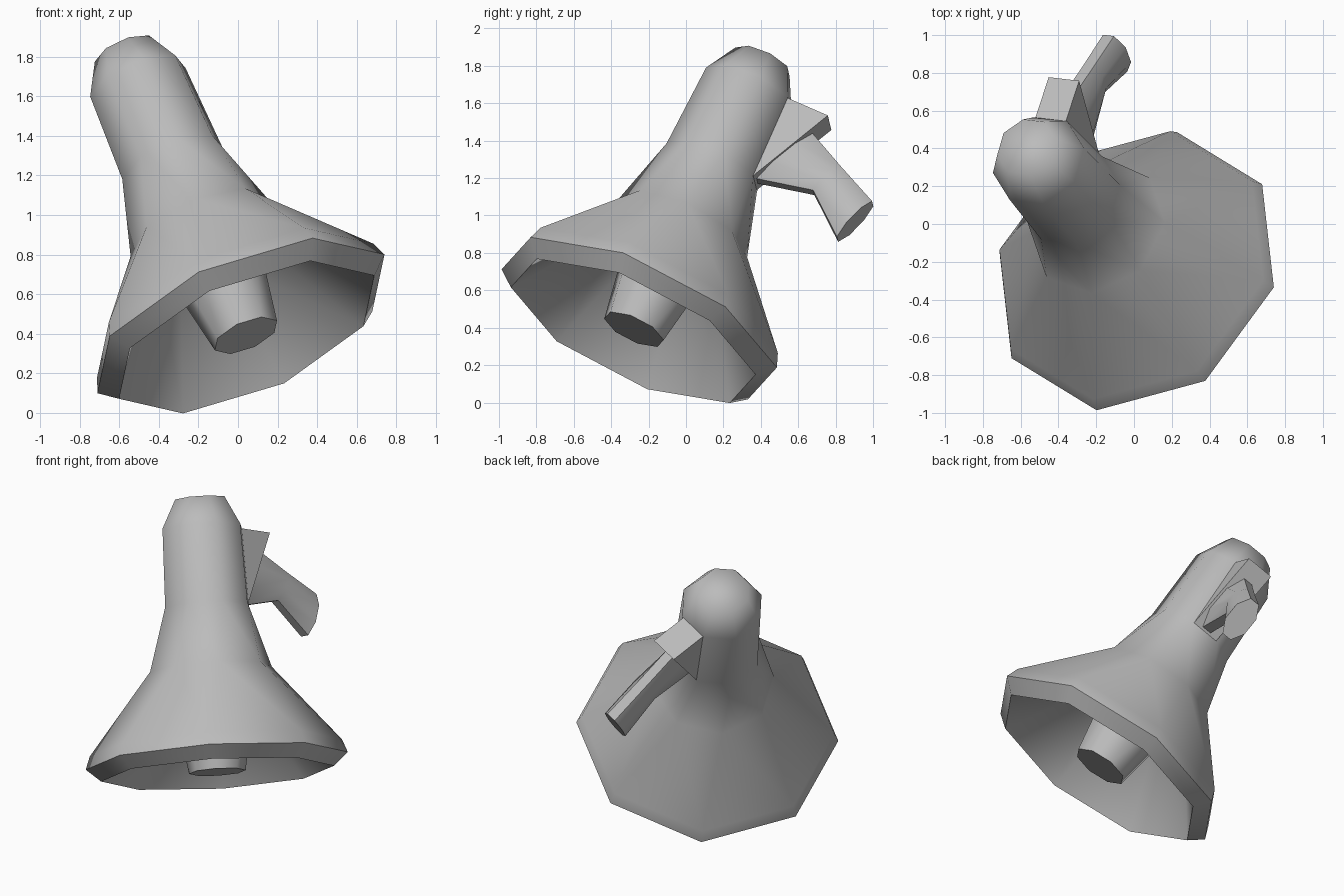
import bpy, bmesh, math
from mathutils import Vector

cube = bpy.data.objects.get("Cube")
if cube:
    bpy.data.objects.remove(cube, do_unlink=True)

grey = bpy.data.materials.new("plain_grey")
grey.use_nodes = True
grey.diffuse_color = (0.5, 0.5, 0.5, 1)
grey.node_tree.nodes["Principled BSDF"].inputs["Base Color"].default_value = (0.5, 0.5, 0.5, 1)

# Tilted frame: W runs up the barrel, V points to the handle, U is sideways
ORIGIN = Vector((0.015, -0.25, 0.45))
W = Vector((-0.359, 0.404, 0.841)).normalized()
U = Vector((0.895, -0.105, 0.432))
U = (U - W * U.dot(W)).normalized()
V = W.cross(U)


def place(u, v, w):
    return ORIGIN + U * u + V * v + W * w


def loft(name, rings, angle, caps=(True, True)):
    """Skin a list of equal-sized point rings into one object."""
    bm = bmesh.new()
    rows = [[bm.verts.new(place(*p)) for p in ring] for ring in rings]
    n = len(rows[0])
    for a, b in zip(rows, rows[1:]):
        for i in range(n):
            j = (i + 1) % n
            bm.faces.new((a[i], a[j], b[j], b[i]))
    if caps[0]:
        bm.faces.new(rows[0][::-1])
    if caps[1]:
        bm.faces.new(rows[-1])
    bmesh.ops.recalc_face_normals(bm, faces=bm.faces)
    mesh = bpy.data.meshes.new(name)
    bm.to_mesh(mesh)
    bm.free()
    mesh.materials.append(grey)
    obj = bpy.data.objects.new(name, mesh)
    bpy.context.collection.objects.link(obj)
    bpy.ops.object.select_all(action='DESELECT')
    obj.select_set(True)
    bpy.context.view_layer.objects.active = obj
    bpy.ops.object.shade_smooth_by_angle(angle=math.radians(angle))
    return obj


def octagon(w, r, twist=0):
    angles = [math.radians(45 * i + twist) for i in range(8)]
    return [(r * math.cos(a), r * math.sin(a), w) for a in angles]


# Horn and barrel: cap, barrel, flare, rolled rim, then the hollow inside
body = [(1.63, 0.165, 22.5), (1.45, 0.26, 22.5), (0.96, 0.275, 22.5),
        (0.57, 0.38, 11), (0.08, 0.78, 0), (0, 0.81, 0),
        (-0.08, 0.72, 0), (0.5, 0.28, 0)]
loft("horn_body", [octagon(*ring) for ring in body], 65)

# Tapered speaker plug inside the horn
loft("speaker_plug", [octagon(-0.07, 0.175), octagon(0.5, 0.27)], 50)

# Wedge bracket on the back of the barrel
wedge = [(0.2, 1.45), (0.484, 1.43), (0.25, 0.95), (0.2, 0.95)]
loft("handle_bracket", [[(u, v, w) for v, w in wedge] for u in (-0.09, 0.09)], 20)


# Bent grip, given by its lower and upper edge at each section
def grip_section(low, high, half_width):
    low, high = Vector(low), Vector(high)
    mid, half = (low + high) / 2, (high - low) / 2
    ring = []
    for i in range(8):
        a = math.radians(45 * i + 22.5)
        p = mid + half * (math.sin(a) / math.cos(math.pi / 8))
        ring.append((half_width * math.cos(a), p.x, p.y))
    return ring


grip = [((0.24, 0.97), (0.41, 1.34), 0.08),
        ((0.573, 1.02), (0.66, 1.2), 0.08),
        ((0.805, 0.813), (0.896, 1.074), 0.085)]
loft("handle_grip", [grip_section(*s) for s in grip], 50)
